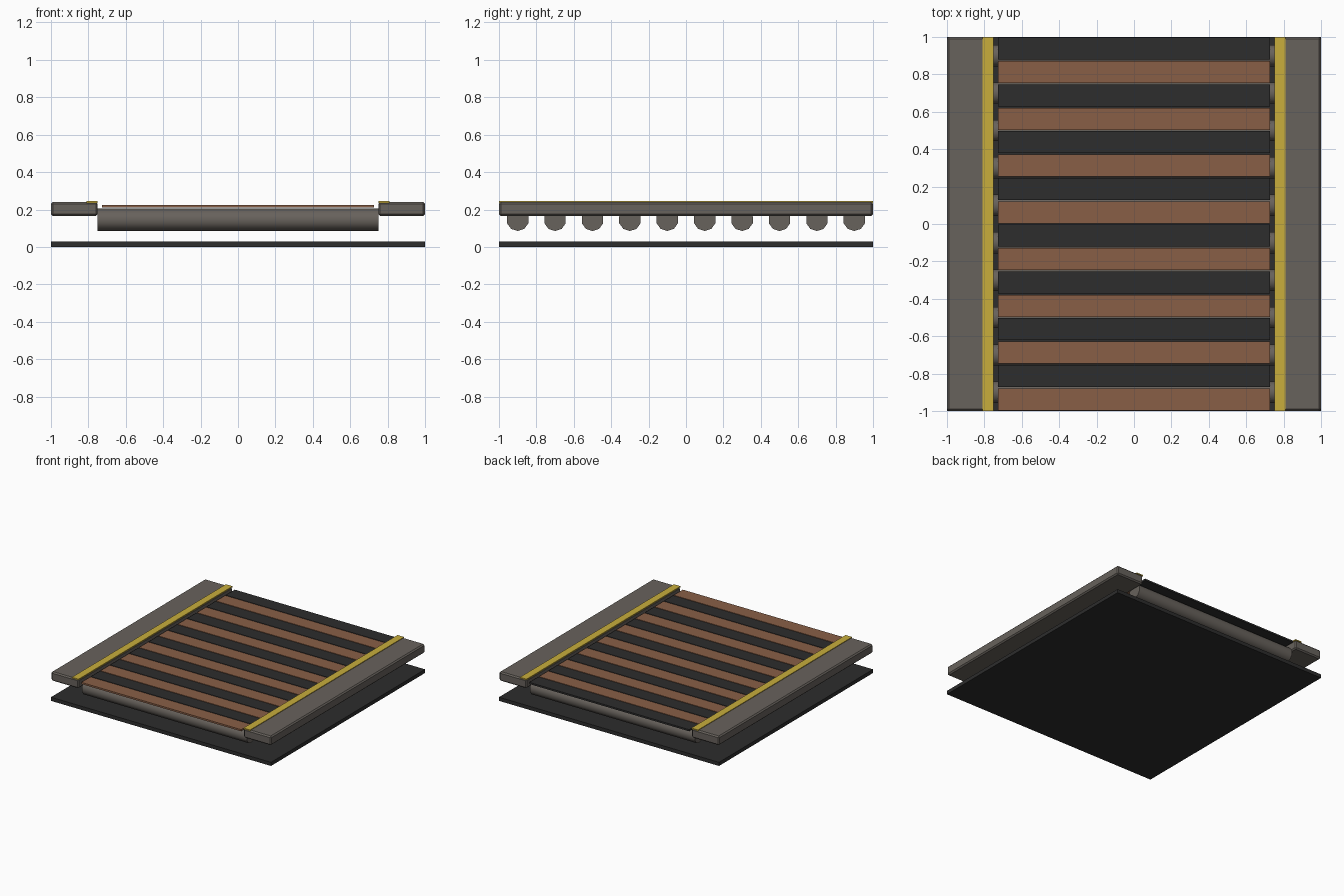
import bpy, math

if "Cube" in bpy.data.objects:
    bpy.data.objects.remove(bpy.data.objects["Cube"])


def material(name, rgb):
    m = bpy.data.materials.new(name)
    m.diffuse_color = (*rgb, 1)
    m.use_nodes = True
    m.node_tree.nodes["Principled BSDF"].inputs["Base Color"].default_value = m.diffuse_color
    return m


GREY = material("warm grey metal", (0.137, 0.122, 0.107))
DARK = material("dark rubber", (0.026, 0.026, 0.026))
COPPER = material("copper brown", (0.25, 0.114, 0.061))
YELLOW = material("safety yellow", (0.58, 0.42, 0.045))


def box(name, lo, hi, mat, bevel=0):
    bpy.ops.mesh.primitive_cube_add(size=1, location=[(a + b) / 2 for a, b in zip(lo, hi)])
    ob = bpy.context.object
    ob.name = name
    ob.scale = [b - a for a, b in zip(lo, hi)]
    bpy.ops.object.transform_apply(location=False, rotation=False, scale=True)
    ob.data.materials.append(mat)
    if bevel:
        mod = ob.modifiers.new("bevel", 'BEVEL')
        mod.width = bevel
        mod.segments = 1
    return ob


# Base plate
box("base_plate", (-1, -1, 0), (1, 1, 0.03), DARK)

# Side rails with yellow warning strips
for side, s in (("left", -1), ("right", 1)):
    xs = sorted((s * 0.75, s * 1.0))
    box(side + "_rail", (xs[0], -1, 0.165), (xs[1], 1, 0.24), GREY, 0.01)
    xs = sorted((s * 0.75, s * 0.81))
    box(side + "_warning_strip", (xs[0], -1, 0.236), (xs[1], 1, 0.245), YELLOW)

# Ten-sided rollers running across, a corner pointing down
for i in range(10):
    bpy.ops.mesh.primitive_cylinder_add(vertices=10, radius=0.06, depth=1.5,
                                        location=(0, -0.9 + 0.2 * i, 0.145),
                                        rotation=(0, math.pi / 2, 0))
    ob = bpy.context.object
    ob.name = f"roller_{i + 1}"
    # local x maps to world -z, local y stays world y
    ob.data.materials.append(GREY)
    bpy.ops.object.transform_apply(location=False, rotation=True, scale=False)
    low = min(ob.data.vertices, key=lambda v: v.co.z)
    turn = -math.pi / 2 - math.atan2(low.co.z, low.co.y)
    ob.rotation_euler.x = turn
    bpy.ops.object.shade_smooth_by_angle(angle=math.radians(50))

# Alternating belt slats, copper first at the front
for i in range(16):
    y = -0.9375 + 0.125 * i
    box(f"belt_slat_{i + 1}", (-0.727, y - 0.059, 0.21), (0.727, y + 0.059, 0.224),
        DARK if i % 2 else COPPER)
